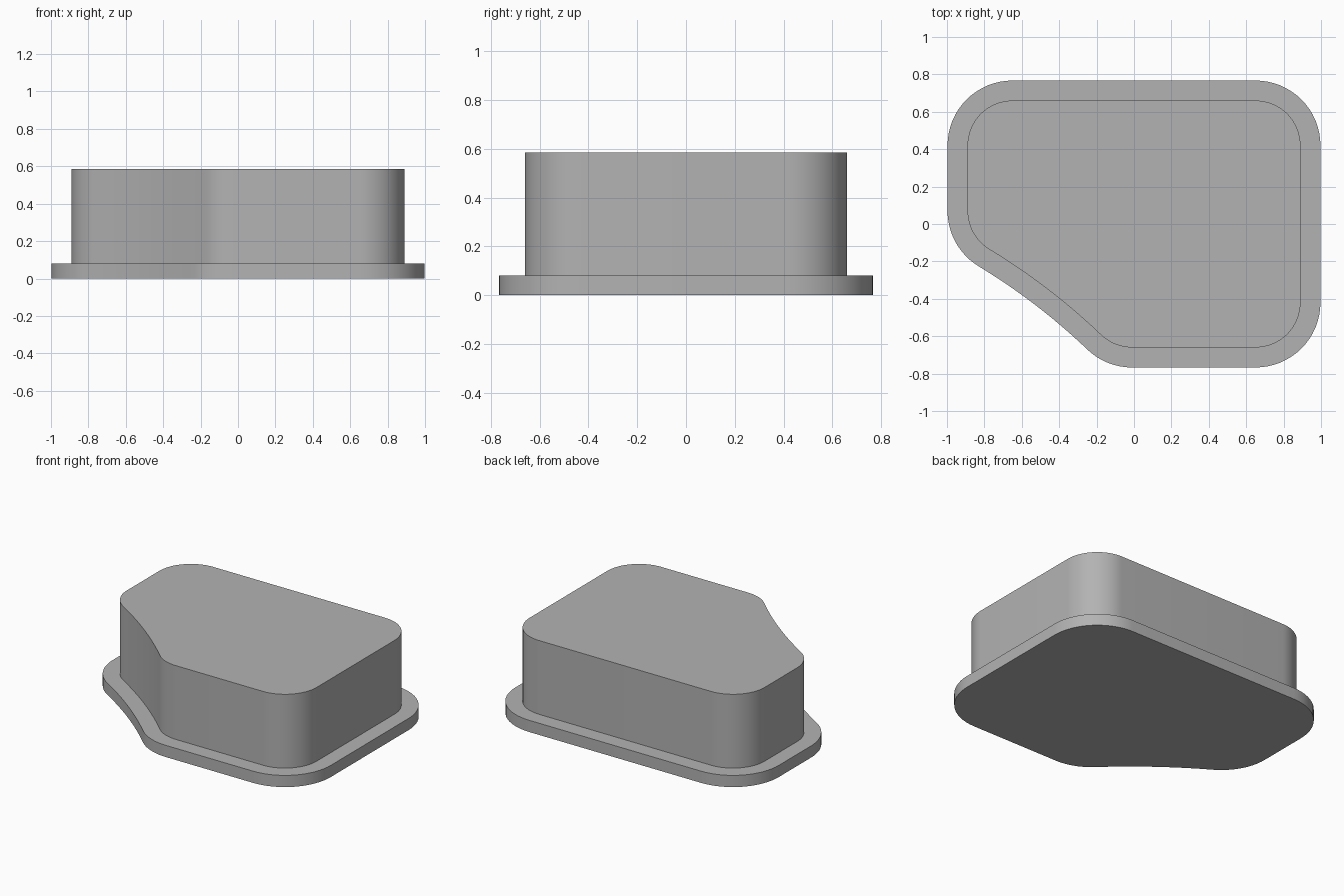
import bpy, bmesh
from math import sin, cos, radians, degrees, asin, atan2
from mathutils import Vector

if "Cube" in bpy.data.objects:
    bpy.data.objects.remove(bpy.data.objects["Cube"])

BODY_R, FLANGE_R = 0.24, 0.347
FLANGE_Z, TOP_Z = 0.08, 0.585

grey = bpy.data.materials.new("mid grey")
grey.use_nodes = True
colour = (0.45, 0.45, 0.45, 1)
grey.diffuse_color = colour
grey.node_tree.nodes["Principled BSDF"].inputs["Base Color"].default_value = colour

# Corner centres, and the hollow side swept between the two left ones
left, front = Vector((-0.65, 0.07)), Vector((-0.01, -0.42))
REACH = 3.7
side = front - left
out = Vector((side.y, -side.x)).normalized()
half = asin(side.length / 2 / REACH)
hollow_centre = (left + front) / 2 + out * REACH * cos(half)
facing = degrees(atan2(out.y, out.x)) % 360
swing = degrees(half)


def arc(centre, radius, start, end, steps):
    angles = [radians(start + (end - start) * i / steps) for i in range(steps + 1)]
    return [centre + radius * Vector((cos(a), sin(a))) for a in angles]


def outline(r):
    """Counter-clockwise rounded outline with corner radius r."""
    pts = arc(Vector((0.65, 0.42)), r, 0, 90, 16)
    pts += arc(Vector((-0.65, 0.42)), r, 90, 180, 16)
    pts += arc(left, r, 180, facing + swing, 12)
    back = facing - 180
    pts += arc(hollow_centre, REACH - r, back + swing, back - swing, 12)[1:-1]
    pts += arc(front, r, facing - swing, 270, 12)
    pts += arc(Vector((0.65, -0.42)), r, 270, 360, 16)
    return pts


# Stepped solid: flange, ledge, wall and flat top
bm = bmesh.new()
levels = [(FLANGE_R, 0), (FLANGE_R, FLANGE_Z), (BODY_R, FLANGE_Z), (BODY_R, TOP_Z)]
rings = [[bm.verts.new((p.x, p.y, z)) for p in outline(r)] for r, z in levels]
for low, high in zip(rings, rings[1:]):
    n = len(low)
    for i in range(n):
        j = (i + 1) % n
        bm.faces.new((low[i], low[j], high[j], high[i]))
bm.faces.new(rings[0][::-1])
bm.faces.new(rings[-1])

mesh = bpy.data.meshes.new("flanged_cover")
bm.to_mesh(mesh)
bm.free()
mesh.materials.append(grey)
cover = bpy.data.objects.new("flanged_cover", mesh)
bpy.context.collection.objects.link(cover)

bpy.ops.object.select_all(action="DESELECT")
cover.select_set(True)
bpy.context.view_layer.objects.active = cover
bpy.ops.object.shade_smooth_by_angle(angle=radians(30))
